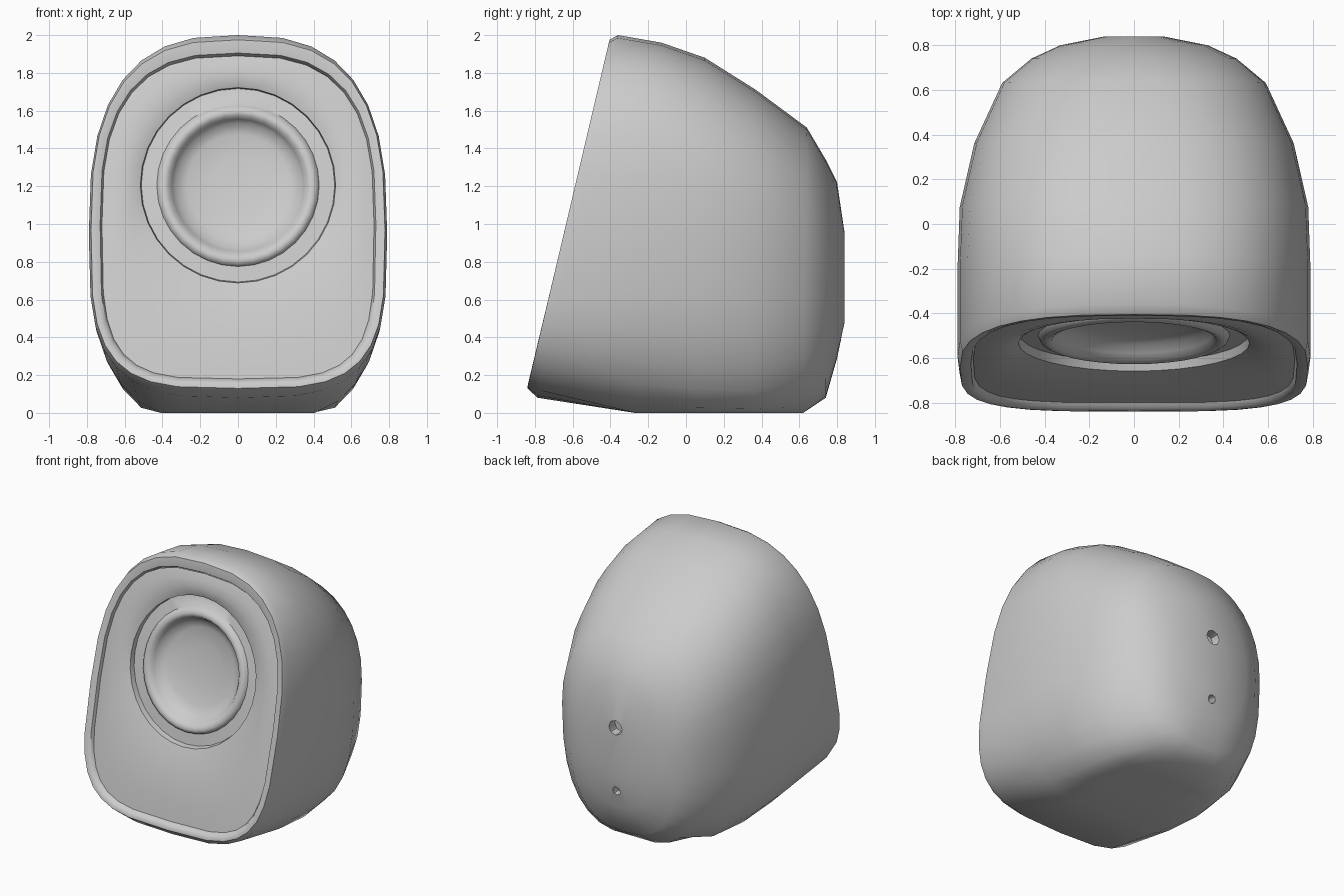
import bpy, bmesh, math

if "Cube" in bpy.data.objects:
    bpy.data.objects.remove(bpy.data.objects["Cube"])

SEGS = 32
DRIVER_Z = 1.205


def front_y(z):
    # tilted front plane
    return -0.873 + 0.239 * z


def oval(zt, zb, w, zc, nt, nb):
    # superellipse outline in x/z with separate top and bottom roundness
    pts = []
    for i in range(SEGS):
        a = 2 * math.pi * i / SEGS
        s, c = math.sin(a), math.cos(a)
        n = nt if c >= 0 else nb
        h = zt - zc if c >= 0 else zc - zb
        x = math.copysign(abs(s) ** (2 / n), s) * w
        z = zc + math.copysign(abs(c) ** (2 / n), c) * h
        pts.append((x, z))
    return pts


def circle(r):
    return oval(DRIVER_Z + r, DRIVER_Z - r, r, DRIVER_Z, 2, 2)


def on_front(pts, depth):
    return [(x, front_y(z) + depth, z) for x, z in pts]


def section(yt, zt, yb, zb, w, zc, nt, nb):
    # slanted cross-section, flattened where it meets the ground
    return [(x, yb + (yt - yb) * (z - zb) / (zt - zb), max(z, 0.0))
            for x, z in oval(zt, zb, w, zc, nt, nb)]


def loft(name, rings, cap_start=False, cap_end=False):
    bm = bmesh.new()
    loops = [[bm.verts.new(p) for p in r] for r in rings]
    for a, b in zip(loops, loops[1:]):
        for i in range(SEGS):
            j = (i + 1) % SEGS
            bm.faces.new((a[i], a[j], b[j], b[i]))
    if cap_start:
        bm.faces.new(loops[0][::-1])
    if cap_end:
        bm.faces.new(loops[-1])
    bmesh.ops.recalc_face_normals(bm, faces=bm.faces)
    me = bpy.data.meshes.new(name)
    bm.to_mesh(me)
    bm.free()
    ob = bpy.data.objects.new(name, me)
    bpy.context.collection.objects.link(ob)
    return ob


def smooth(ob, angle):
    bpy.ops.object.select_all(action='DESELECT')
    ob.select_set(True)
    bpy.context.view_layer.objects.active = ob
    bpy.ops.object.shade_smooth_by_angle(angle=math.radians(angle))


# cabinet: hidden inner wall, rounded rim, then body tapering to the back
rim = [(0.25, 1.87, 0.20, 0.705), (0.035, 1.89, 0.18, 0.72),
       (0.008, 1.905, 0.165, 0.73), (0.0, 1.935, 0.15, 0.752)]
rings = [on_front(oval(zt, zb, w, 1.0, 2.8, 4), d) for d, zt, zb, w in rim]
body = [
    (-0.405, 1.975, -0.84, 0.13, 0.778, 0.97, 2.75, 3.7),
    (-0.36, 2.0, -0.785, 0.08, 0.79, 0.95, 2.7, 3.4),
    (-0.13, 1.96, -0.27, -0.06, 0.79, 0.95, 2.7, 2.9),
    (0.10, 1.88, 0.05, -0.10, 0.78, 0.93, 2.6, 2.8),
    (0.37, 1.71, 0.35, -0.10, 0.715, 0.9, 2.5, 2.8),
    (0.64, 1.51, 0.62, -0.02, 0.59, 0.85, 2.3, 2.7),
    (0.74, 1.34, 0.74, 0.08, 0.46, 0.78, 2.2, 2.5),
    (0.80, 1.22, 0.80, 0.29, 0.33, 0.73, 2.1, 2.2),
    (0.84, 0.95, 0.84, 0.48, 0.13, 0.71, 2, 2),
]
rings += [section(*b) for b in body]
cabinet = loft("cabinet", rings, True, True)

# socket holes in the back
for z, r in ((0.90, 0.055), (0.42, 0.032)):
    bpy.ops.mesh.primitive_cylinder_add(vertices=8, radius=r, depth=0.12,
                                        location=(0, 0.83, z),
                                        rotation=(math.pi / 2, 0, 0))
    cutter = bpy.context.object
    cutter.name = "socket_cutter"
    cutter.hide_render = True
    mod = cabinet.modifiers.new("socket", 'BOOLEAN')
    mod.operation = 'DIFFERENCE'
    mod.solver = 'EXACT'
    mod.object = cutter
    bpy.context.view_layer.objects.active = cabinet
    bpy.ops.object.modifier_apply(modifier=mod.name)
    bpy.data.objects.remove(cutter)
smooth(cabinet, 45)

# baffle: panel blending from the cabinet outline to the round driver opening
outer, inner = oval(1.89, 0.18, 0.72, 1.0, 2.8, 4), circle(0.517)
rings = []
for t, d in ((0, 0.03), (0.3, 0.02), (0.6, 0.022), (0.85, 0.035), (1, 0.05)):
    pts = [(a[0] + (b[0] - a[0]) * t, a[1] + (b[1] - a[1]) * t)
           for a, b in zip(outer, inner)]
    rings.append(on_front(pts, d))
baffle = loft("baffle", rings)
smooth(baffle, 45)

# driver: step, flat ring, rounded surround and dished cone
profile = [(0.517, 0.05), (0.512, 0.09), (0.43, 0.085), (0.42, 0.065),
           (0.395, 0.052), (0.37, 0.062), (0.35, 0.09), (0.33, 0.125),
           (0.27, 0.15), (0.15, 0.165), (0.04, 0.17)]
driver = loft("driver", [on_front(circle(r), d) for r, d in profile],
              cap_end=True)
smooth(driver, 50)
